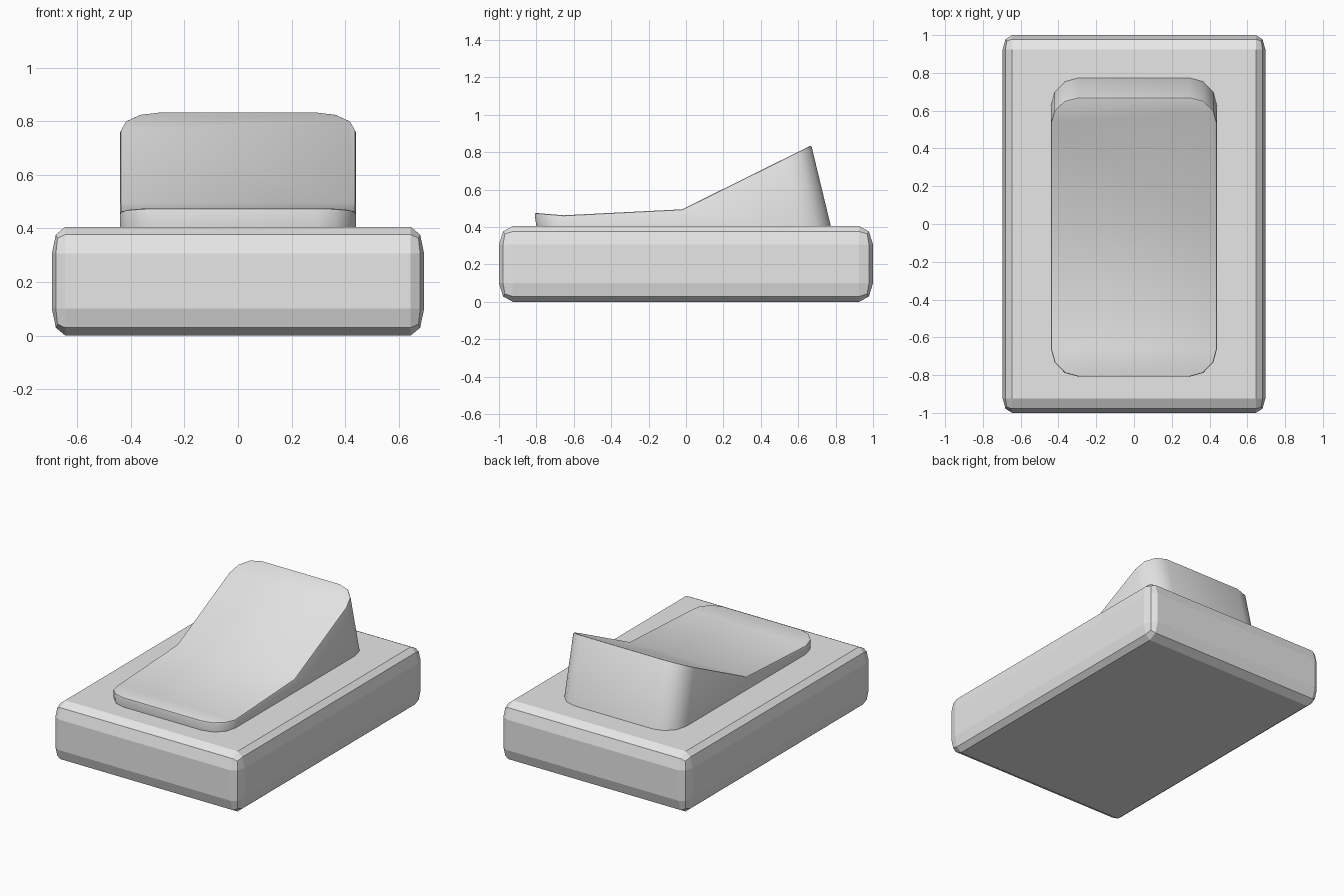
import bpy
import bmesh
from mathutils import Vector

if "Cube" in bpy.data.objects:
    bpy.data.objects.remove(bpy.data.objects["Cube"], do_unlink=True)

# Single plain plastic colour
plastic = bpy.data.materials.new("light_grey_plastic")
plastic.use_nodes = True
plastic.diffuse_color = (0.8, 0.8, 0.8, 1)
plastic.node_tree.nodes["Principled BSDF"].inputs["Base Color"].default_value = (0.8, 0.8, 0.8, 1)


def finish(bm, name):
    bmesh.ops.recalc_face_normals(bm, faces=bm.faces)
    mesh = bpy.data.meshes.new(name)
    bm.to_mesh(mesh)
    bm.free()
    mesh.materials.append(plastic)
    obj = bpy.data.objects.new(name, mesh)
    bpy.context.collection.objects.link(obj)
    return obj


def bevel(bm, edges, offset, segments):
    bmesh.ops.bevel(bm, geom=edges, offset=offset, offset_type='OFFSET', segments=segments,
                    profile=0.5, affect='EDGES', clamp_overlap=False)


# Base plate: bevelled block, stretched afterwards so the bevel is uneven per axis
half = Vector((0.695, 1.0, 0.203))
stretch = Vector((0.5, 0.75, 1.0))
bm = bmesh.new()
bmesh.ops.create_cube(bm, size=2)
for v in bm.verts:
    v.co = Vector(v.co[i] * half[i] / stretch[i] for i in range(3))
bevel(bm, bm.edges[:], 0.1, 2)
for v in bm.verts:
    v.co = Vector(v.co[i] * stretch[i] for i in range(3))
    v.co.z += half.z
finish(bm, "base_plate")

# Rocker: side profile (y, z) extruded across the width
profile = [(-0.798, 0.39), (-0.81, 0.476), (-0.655, 0.463), (-0.02, 0.495),
           (0.67, 0.837), (0.778, 0.39)]
width = 0.44
bm = bmesh.new()
side = bm.faces.new([bm.verts.new((-width, y, z)) for y, z in profile])
grown = bmesh.ops.extrude_face_region(bm, geom=[side], use_keep_orig=True)
for item in grown["geom"]:
    if isinstance(item, bmesh.types.BMVert):
        item.co.x = width
bmesh.ops.recalc_face_normals(bm, faces=bm.faces)

# Round the four upright corners
uprights = [e for e in bm.edges
            if abs(e.verts[0].co.x - e.verts[1].co.x) < 0.001
            and min(v.co.z for v in e.verts) < 0.4 < max(v.co.z for v in e.verts)]
bevel(bm, uprights, 0.148, 3)

# Soften the rim between the top and the walls
bmesh.ops.recalc_face_normals(bm, faces=bm.faces)
bm.normal_update()
rim = [e for e in bm.edges if len(e.link_faces) == 2
       and sum(f.normal.z > 0.5 for f in e.link_faces) == 1
       and max(v.co.z for v in e.verts) > 0.42]
bevel(bm, rim, 0.01, 2)
rocker = finish(bm, "rocker")

# Smooth the rounded corners, keep the creases crisp
bpy.ops.object.select_all(action='DESELECT')
rocker.select_set(True)
bpy.context.view_layer.objects.active = rocker
bpy.ops.object.shade_smooth_by_angle(angle=0.7)
